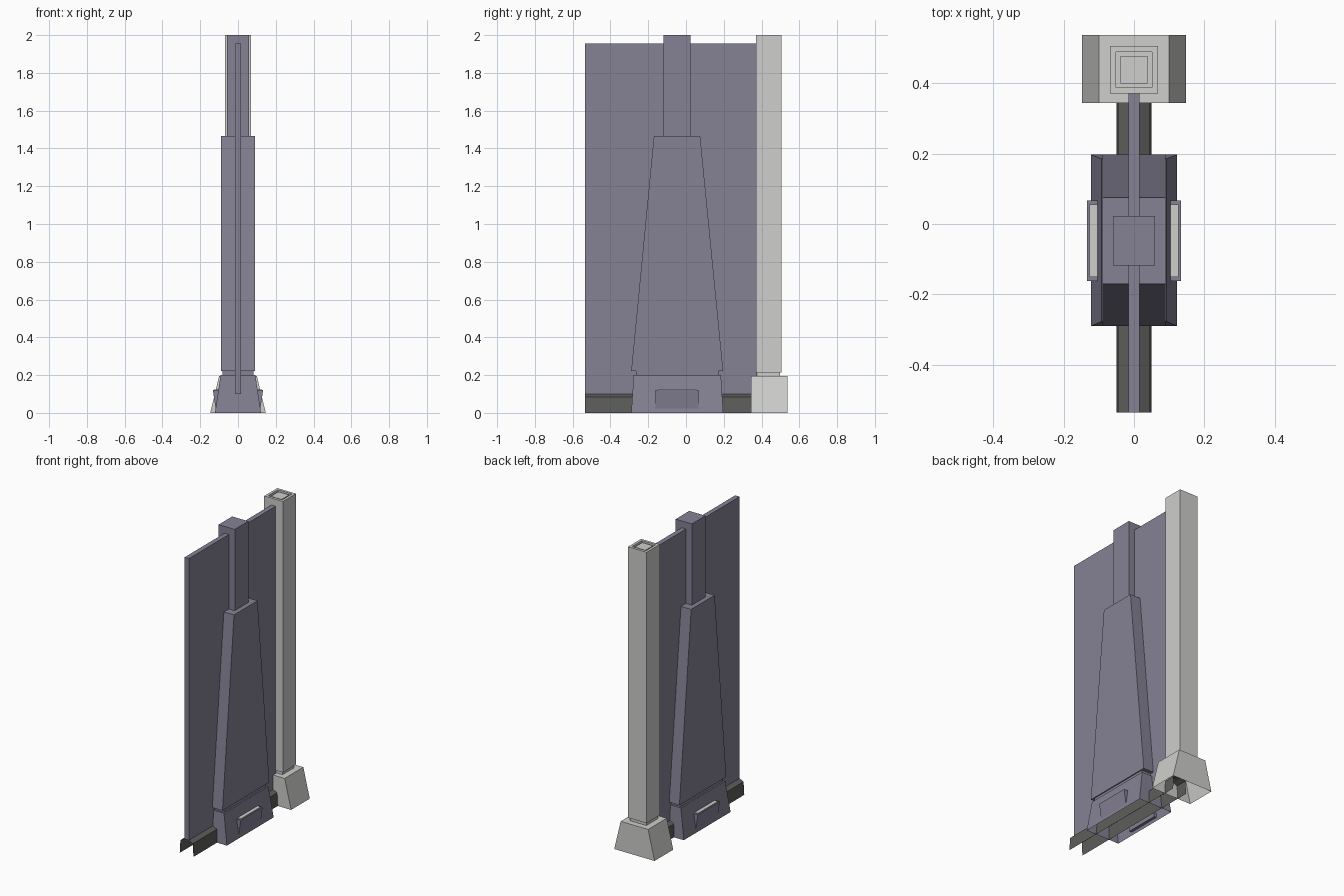
import bpy, bmesh

if "Cube" in bpy.data.objects:
    bpy.data.objects.remove(bpy.data.objects["Cube"])


def material(name, rgb):
    m = bpy.data.materials.new(name)
    m.diffuse_color = (*rgb, 1)
    m.use_nodes = True
    m.node_tree.nodes["Principled BSDF"].inputs["Base Color"].default_value = m.diffuse_color
    return m


PURPLE = material("dusty purple", (0.235, 0.22, 0.30))
LIGHT = material("light grey", (0.62, 0.62, 0.61))
DARK = material("dark grey", (0.11, 0.11, 0.105))


def finish(name, bm, mat):
    me = bpy.data.meshes.new(name)
    bm.to_mesh(me)
    bm.free()
    me.materials.append(mat)
    ob = bpy.data.objects.new(name, me)
    bpy.context.collection.objects.link(ob)
    return ob


def stack(name, levels, mat, open_bottom=False):
    """Rectangular rings (z, half width x, y min, y max) joined bottom to top."""
    bm = bmesh.new()
    rings = [[bm.verts.new(p) for p in ((-w, a, z), (w, a, z), (w, b, z), (-w, b, z))]
             for z, w, a, b in levels]
    for lo, hi in zip(rings, rings[1:]):
        for i in range(4):
            j = (i + 1) % 4
            bm.faces.new((lo[i], lo[j], hi[j], hi[i]))
    bm.faces.new(rings[-1])
    if not open_bottom:
        bm.faces.new(rings[0][::-1])
    return finish(name, bm, mat)


def extrude_y(name, profile, y0, y1, mat, closed=True):
    """XZ profile swept along y; open profiles give a plain sheet."""
    bm = bmesh.new()
    a = [bm.verts.new((x, y0, z)) for x, z in profile]
    b = [bm.verts.new((x, y1, z)) for x, z in profile]
    n = len(profile)
    for i in range(n if closed else n - 1):
        j = (i + 1) % n
        bm.faces.new((a[i], a[j], b[j], b[i]))
    if closed:
        bm.faces.new(a[::-1])
        bm.faces.new(b)
        bmesh.ops.recalc_face_normals(bm, faces=bm.faces)
    return finish(name, bm, mat)


# Thin wall panel
stack("wall_panel", [(0.1, 0.016, -0.535, 0.375), (1.955, 0.016, -0.535, 0.375)], PURPLE)

# Dark skirting channel under the panel, open at the ends and below
extrude_y("floor_skirting",
          [(-0.05, 0), (-0.045, 0.085), (-0.016, 0.1), (0.016, 0.1), (0.045, 0.085), (0.05, 0)],
          -0.535, 0.42, DARK, closed=False)

# Central buttress: flared foot, neck groove, tapering body, top block
stack("buttress_foot", [(0, 0.122, -0.29, 0.197), (0.2, 0.092, -0.277, 0.185)], PURPLE, True)
stack("buttress_neck", [(0.2, 0.083, -0.265, 0.172), (0.225, 0.083, -0.265, 0.172)], PURPLE)
stack("buttress_body", [(0.222, 0.09, -0.29, 0.197), (1.465, 0.09, -0.17, 0.075)], PURPLE)
stack("buttress_cap", [(1.465, 0.059, -0.118, 0.023), (2.0, 0.059, -0.118, 0.023)], PURPLE)

# Wedge lamp housings on both sides of the foot, with light plates on top
for side, s in (("left", -1), ("right", 1)):
    extrude_y("lamp_housing_" + side,
              [(s * x, z) for x, z in ((0.095, 0.12), (0.133, 0.12), (0.118, 0.02), (0.1, 0.02))],
              -0.162, 0.067, PURPLE)
    extrude_y("lamp_plate_" + side,
              [(s * x, z) for x, z in ((0.1, 0.118), (0.127, 0.118), (0.127, 0.125), (0.1, 0.125))],
              -0.15, 0.055, LIGHT)


# Square end post with a grooved top, on a neck and a flared foot
def square(z, r):
    return (z, r, 0.438 - r, 0.438 + r)


stack("post_foot", [(0, 0.147, 0.343, 0.537), (0.195, 0.1, 0.343, 0.537)], LIGHT, True)
stack("post_neck", [square(0.195, 0.06), square(0.225, 0.06)], LIGHT)
stack("post_shaft", [square(0.215, 0.068), square(2.0, 0.068), square(2.0, 0.051),
                     square(1.98, 0.051), square(1.98, 0.039), square(1.995, 0.039)], LIGHT)
